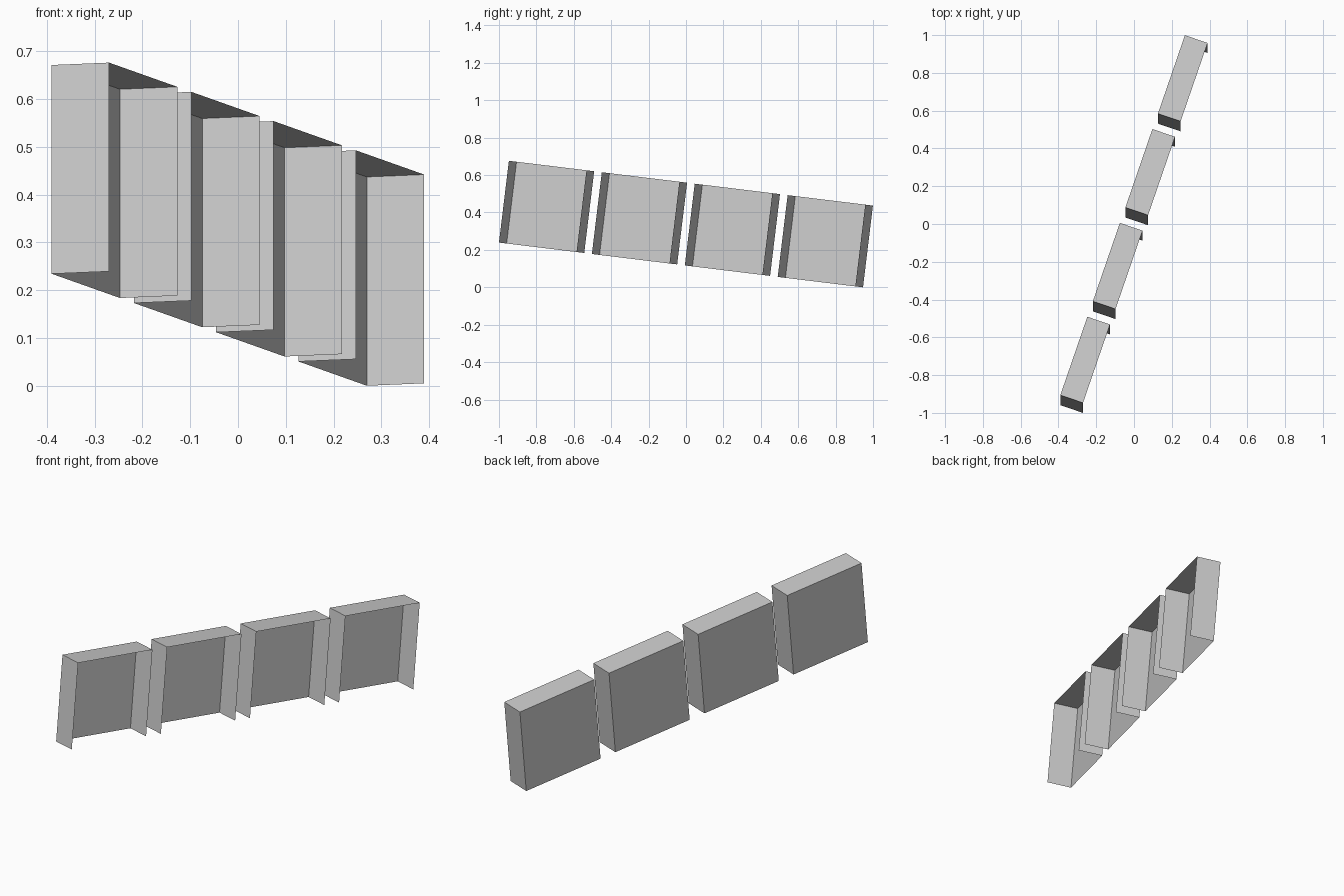
import bpy, bmesh
from mathutils import Vector, Matrix

if "Cube" in bpy.data.objects:
    bpy.data.objects.remove(bpy.data.objects["Cube"])

# Tilted frame shared by all bays: depth, length and height edges
depth = Vector((0.12, -0.041, 0.005))
length = Vector((0.143, 0.415, -0.0507))
height = Vector((0.0, 0.053, 0.437))
start = Vector((-0.39, -0.959, 0.2343))
step = Vector((0.1722, 0.4968, -0.0612))
COUNT = 4


def open_bay(name, origin):
    """Thin shell: top, back and two ends; open underneath and at the +depth side."""
    bm = bmesh.new()
    bmesh.ops.create_cube(bm, size=1)
    bm.normal_update()
    gone = [f for f in bm.faces if f.normal.x > 0.9 or f.normal.z < -0.9]
    bmesh.ops.delete(bm, geom=gone, context='FACES')
    bmesh.ops.translate(bm, verts=bm.verts, vec=(0.5, 0.5, 0.5))
    frame = Matrix((depth, length, height)).transposed().to_4x4()
    bmesh.ops.transform(bm, matrix=frame, verts=bm.verts)
    mesh = bpy.data.meshes.new(name)
    bm.to_mesh(mesh)
    bm.free()
    obj = bpy.data.objects.new(name, mesh)
    obj.location = origin
    bpy.context.collection.objects.link(obj)
    return obj


# Row of stepped open bays
for i in range(COUNT):
    open_bay(f"open_bay_{i + 1}", start + step * i)
